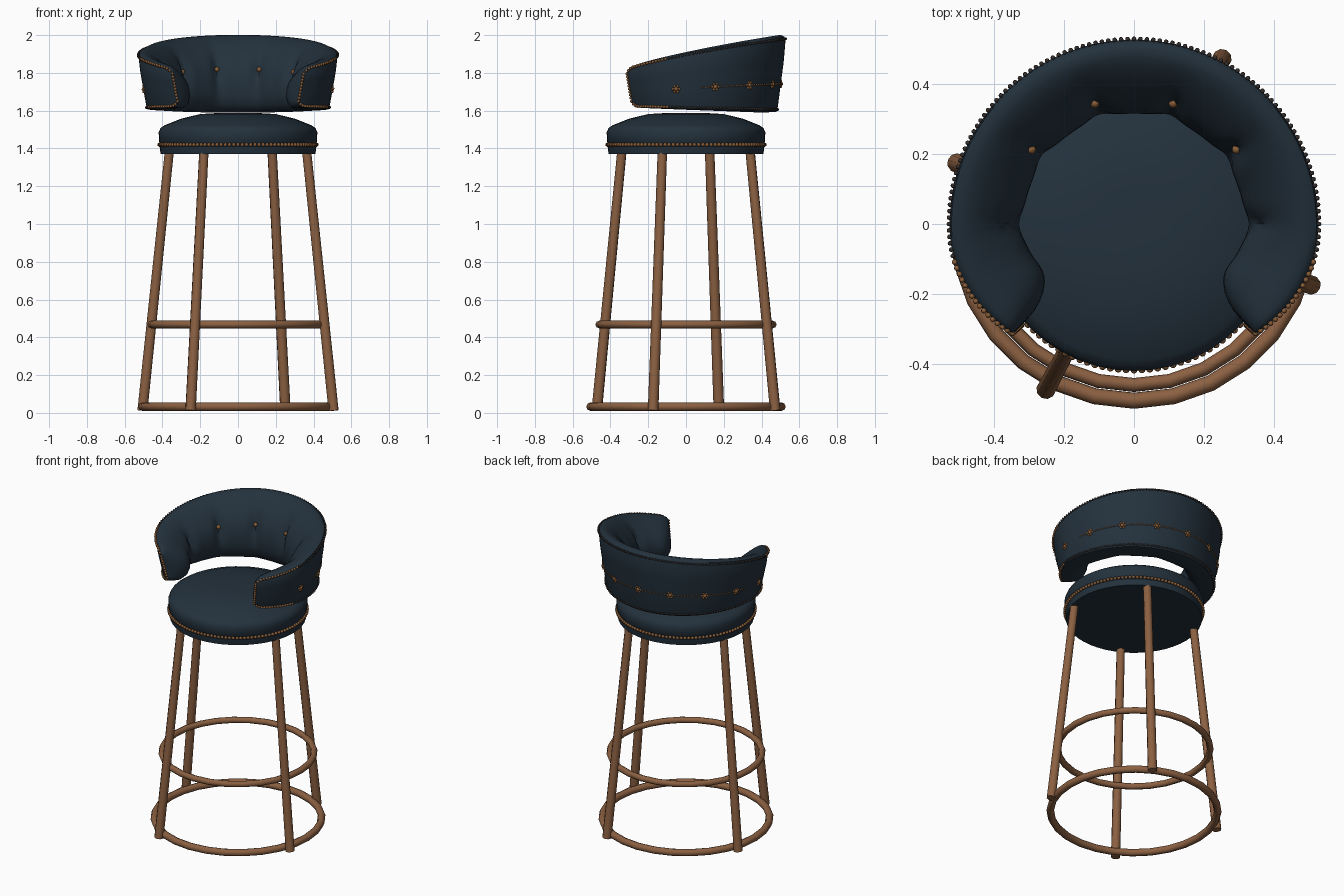
import bpy, bmesh, math
from mathutils import Vector, Matrix

cube = bpy.data.objects.get("Cube")
if cube:
    bpy.data.objects.remove(cube, do_unlink=True)


def material(name, rgb):
    m = bpy.data.materials.new(name)
    m.use_nodes = True
    m.diffuse_color = (*rgb, 1)
    bsdf = m.node_tree.nodes["Principled BSDF"]
    bsdf.inputs["Base Color"].default_value = (*rgb, 1)
    bsdf.inputs["Roughness"].default_value = 0.6
    return m


NAVY = material("navy leather", (0.017, 0.031, 0.046))
WOOD = material("warm wood", (0.26, 0.118, 0.054))
COPPER = material("copper trim", (0.25, 0.11, 0.04))
DARK = material("dark trim", (0.035, 0.028, 0.026))


def finish(bm, name, mats, angle=40):
    bmesh.ops.recalc_face_normals(bm, faces=bm.faces)
    mesh = bpy.data.meshes.new(name)
    bm.to_mesh(mesh)
    bm.free()
    ob = bpy.data.objects.new(name, mesh)
    bpy.context.collection.objects.link(ob)
    for m in mats:
        mesh.materials.append(m)
    bpy.ops.object.select_all(action="DESELECT")
    ob.select_set(True)
    bpy.context.view_layer.objects.active = ob
    bpy.ops.object.shade_smooth_by_angle(angle=math.radians(angle))
    return ob


def skin(bm, rings, closed=False):
    """Join successive rings of points with quads."""
    loops = [[bm.verts.new(p) for p in ring] for ring in rings]
    n = len(loops[0])
    pairs = list(zip(loops, loops[1:]))
    if closed:
        pairs.append((loops[-1], loops[0]))
    for a, b in pairs:
        for i in range(n):
            j = (i + 1) % n
            bm.faces.new((a[i], a[j], b[j], b[i]))
    if not closed:
        bm.faces.new(loops[0])
        bm.faces.new(loops[-1])


def bead(bm, pos, radius, mat=0):
    new = bmesh.ops.create_icosphere(bm, subdivisions=1, radius=radius,
                                     matrix=Matrix.Translation(pos))
    for f in {f for v in new["verts"] for f in v.link_faces}:
        f.material_index = mat


def polar(phi, r, z):
    """Angle in degrees measured from the back (+y)."""
    a = math.radians(phi)
    return Vector((r * math.sin(a), r * math.cos(a), z))


# Wooden legs, splayed and evenly spaced around the seat
def leg(name, phi):
    bm = bmesh.new()
    foot, top = polar(phi, 0.535, 0.012), polar(phi, 0.385, 1.38)
    rot = (top - foot).to_track_quat("Z", "Y").to_matrix().to_4x4()
    bmesh.ops.create_cone(bm, cap_ends=True, segments=10, radius1=0.028, radius2=0.025,
                          depth=(top - foot).length,
                          matrix=Matrix.Translation((foot + top) / 2) @ rot)
    finish(bm, name, [WOOD])


for name, phi in (("back_left_leg", 28), ("front_left_leg", 109),
                  ("front_right_leg", 208), ("back_right_leg", 289)):
    leg(name, phi)


# Ring rails
def rail(name, major, minor, z):
    bm = bmesh.new()
    rings = []
    for i in range(28):
        phi = i * 360 / 28
        rings.append([polar(phi, major + minor * math.cos(t), z + minor * math.sin(t))
                      for t in (k * math.tau / 8 for k in range(8))])
    skin(bm, rings, closed=True)
    finish(bm, name, [WOOD], 50)


rail("base_ring", 0.505, 0.023, 0.033)
rail("foot_rest_ring", 0.46, 0.02, 0.468)

# Round padded seat
bm = bmesh.new()
profile = [(0.41, 1.37), (0.415, 1.41), (0.408, 1.42), (0.418, 1.435), (0.42, 1.485),
           (0.41, 1.508), (0.39, 1.522), (0.3, 1.558), (0.2, 1.582), (0.1, 1.588)]
skin(bm, [[polar(i * 7.5, r, z) for i in range(48)] for r, z in profile])
finish(bm, "seat_cushion", [NAVY], 35)

bm = bmesh.new()
for i in range(116):
    bead(bm, polar(i * 360 / 116, 0.417, 1.42), 0.0115)
finish(bm, "seat_trim", [COPPER], 60)

# Wrap-around backrest
END = 132
TUFTS = (-90, -54, -18, 18, 54, 90)


def dent(phi, h):
    """Pull-in of the padding at the tufts and their creases."""
    d = min(abs(phi - t) for t in TUFTS)
    pit = 0.16 * math.exp(-(d / 4) ** 2 - ((h - 0.56) / 0.16) ** 2)
    return pit + 0.07 * math.exp(-(d / 7) ** 2)


def back_point(phi, s, h):
    """s runs from the outer wall (0) to the padding (1), h from bottom to top."""
    a = abs(phi)
    taper = max(0, (a - 112) / (END - 112))
    thick = 0.175 * math.sqrt(max(0, 1 - taper ** 2)) + 0.012
    corner = max(0, (a - 124) / (END - 124)) ** 3 * 0.13
    hh = corner + h * (1 - 2 * corner)
    y = 0.51 * math.cos(math.radians(phi))
    top = 1.91 + 0.21 * y - 0.06 * y * y
    low = 1.605 - 0.03 * y
    outer = 0.482 + 0.045 * min(1, hh * 1.2) - 0.06 * max(0, (a - 95) / (END - 95)) ** 1.5
    return polar(phi, outer - s * thick, low + hh * (top - low))


section = [(0.02, 0.01), (0, 0.05), (0, 0.35), (0, 0.65), (0, 0.93), (0.03, 0.975),
           (0.13, 1), (0.28, 0.985), (0.45, 0.94), (0.62, 0.87), (0.79, 0.77),
           (0.92, 0.66), (0.99, 0.54), (1, 0.4), (0.96, 0.24), (0.84, 0.1),
           (0.66, 0.02), (0.4, 0)]
angles = [i * 3 for i in range(-41, 42)]
angles = [-END, -131, -129.5, -127] + angles + [127, 129.5, 131, END]
bm = bmesh.new()
skin(bm, [[back_point(p, s * (1 - dent(p, h) * (s > 0.4)), h) for s, h in section]
          for p in angles])
finish(bm, "backrest", [NAVY], 45)

# Tuft buttons on the padding
bm = bmesh.new()
for t in TUFTS[1:-1]:
    bead(bm, back_point(t, 0.80, 0.56), 0.015)
finish(bm, "tuft_buttons", [COPPER], 60)

# Nail-head border: copper around the arm ends, dark along the back
path = [back_point(p, -0.01, 0.95) for p in range(-END, END + 1, 2)]
path += [back_point(END, -0.01, 0.95 - 0.1 * k) for k in range(1, 9)]
path += [back_point(p, -0.01, 0.04) for p in range(END, -END - 1, -2)]
path += [back_point(-END, -0.01, 0.05 + 0.1 * k) for k in range(1, 9)]
bm = bmesh.new()
for a, b in zip(path, path[1:] + path[:1]):
    copper = a.y < -0.1
    steps = max(1, round((b - a).length / 0.02))
    for k in range(steps):
        bead(bm, a.lerp(b, k / steps), 0.009 if copper else 0.0075, 0 if copper else 1)
finish(bm, "backrest_border", [COPPER, DARK], 60)

# Flower studs joined by a fine chain around the outside
bm = bmesh.new()
for phi in range(-96, 97, 24):
    c = back_point(phi, 0, 0.37)
    bead(bm, c, 0.013)
    side = polar(phi + 90, 1, 0)
    for k in range(6):
        t = k * math.tau / 6
        bead(bm, c + 0.017 * (side * math.cos(t) + Vector((0, 0, math.sin(t)))), 0.008)
for i in range(-40, 41):
    bead(bm, back_point(i * 2, 0, 0.37), 0.006)
finish(bm, "stud_chain", [COPPER], 60)
